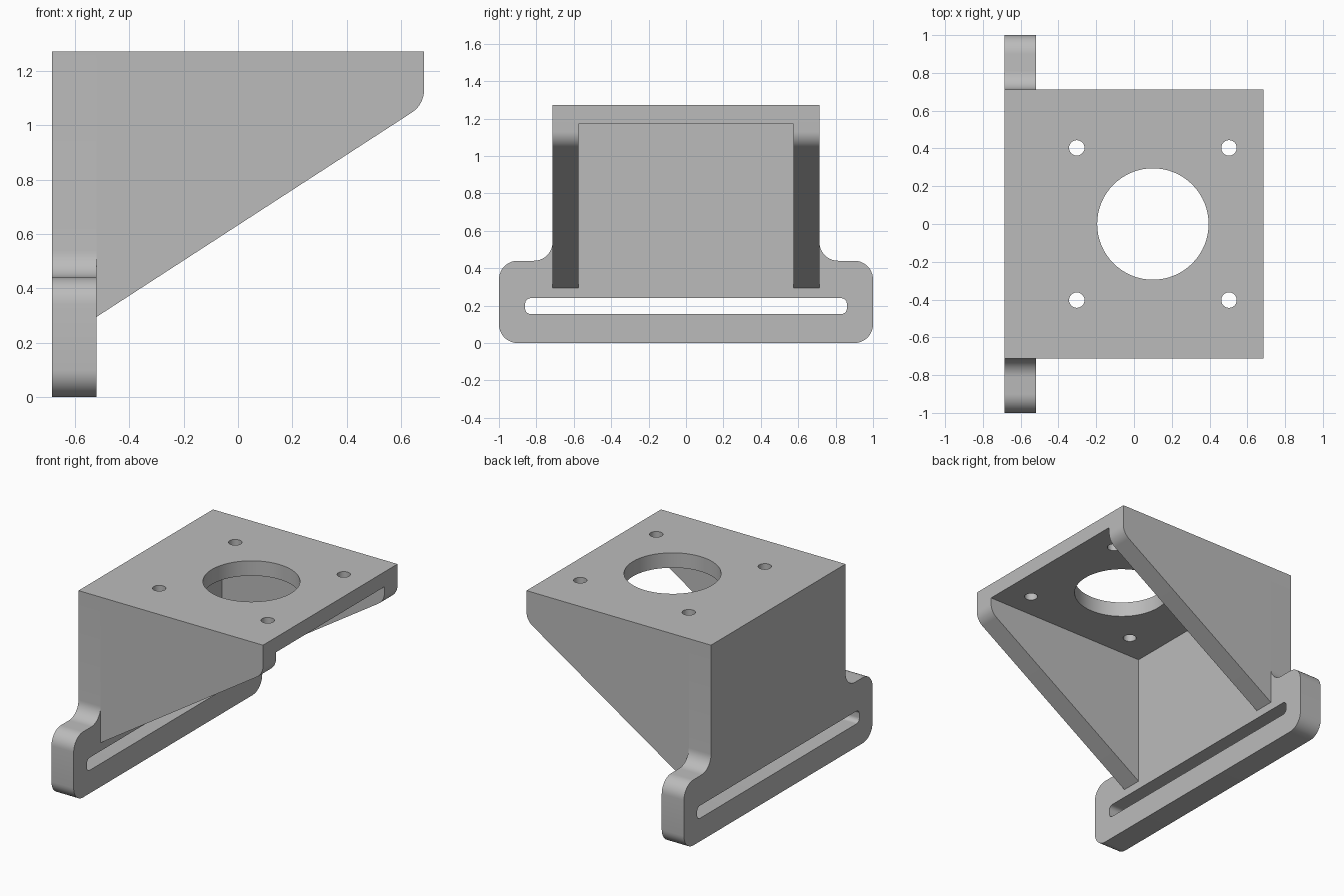
import bpy, bmesh, math
from mathutils import Matrix, Vector

if "Cube" in bpy.data.objects:
    bpy.data.objects.remove(bpy.data.objects["Cube"])

grey = bpy.data.materials.new("plain grey")
grey.use_nodes = True
colour = (0.5, 0.5, 0.5, 1)
grey.diffuse_color = colour
grey.node_tree.nodes["Principled BSDF"].inputs["Base Color"].default_value = colour

# Main dimensions
X_BACK, X_WALL, X_FRONT = -0.685, -0.52, 0.685
Y_EAR, Y_OUT, Y_IN = 1.0, 0.713, 0.575
Z_TOP, Z_UNDER, Z_EAR = 1.272, 1.172, 0.44
R = 0.1

# Drawing planes: columns are the outline's two axes and the extrusion axis
PLANE_XY = Matrix.Identity(4)
PLANE_YZ = Matrix(((0, 0, 1, 0), (1, 0, 0, 0), (0, 1, 0, 0), (0, 0, 0, 1)))
PLANE_XZ = Matrix(((1, 0, 0, 0), (0, 0, -1, 0), (0, 1, 0, 0), (0, 0, 0, 1)))


def rounded(corners, steps=10):
    """Outline from (u, v, radius) corners, each replaced by a tangent arc."""
    out = []
    for i, (u, v, r) in enumerate(corners):
        p = Vector((u, v))
        if r == 0:
            out.append(p)
            continue
        a = (Vector(corners[i - 1][:2]) - p).normalized()
        b = (Vector(corners[(i + 1) % len(corners)][:2]) - p).normalized()
        half = a.angle(b) / 2
        centre = p + (a + b).normalized() * (r / math.sin(half))
        start = p + a * (r / math.tan(half)) - centre
        turn = start.angle_signed(p + b * (r / math.tan(half)) - centre)
        for k in range(steps + 1):
            out.append(centre + Matrix.Rotation(-turn * k / steps, 2) @ start)
    return out


def circle(u, v, r, n):
    return [Vector((u + r * math.cos(math.tau * k / n),
                    v + r * math.sin(math.tau * k / n))) for k in range(n)]


def plate(name, outlines, plane, low, high):
    """Extrude an outline, with any further outlines as holes, between two levels."""
    curve = bpy.data.curves.new(name, 'CURVE')
    curve.dimensions, curve.fill_mode = '2D', 'BOTH'
    curve.extrude = (high - low) / 2
    for points in outlines:
        spline = curve.splines.new('POLY')
        spline.points.add(len(points) - 1)
        for point, p in zip(spline.points, points):
            point.co = (p.x, p.y, 0, 1)
        spline.use_cyclic_u = True
    helper = bpy.data.objects.new(name + " outline", curve)
    mesh = bpy.data.meshes.new_from_object(helper)
    bpy.data.objects.remove(helper)
    bpy.data.curves.remove(curve)

    bm = bmesh.new()
    bm.from_mesh(mesh)
    bmesh.ops.remove_doubles(bm, verts=bm.verts, dist=0.0005)
    bm.transform(plane @ Matrix.Translation((0, 0, (low + high) / 2)))
    bmesh.ops.recalc_face_normals(bm, faces=bm.faces)
    bm.to_mesh(mesh)
    bm.free()
    mesh.materials.clear()
    mesh.materials.append(grey)
    obj = bpy.data.objects.new(name, mesh)
    bpy.context.collection.objects.link(obj)
    bpy.ops.object.select_all(action='DESELECT')
    obj.select_set(True)
    bpy.context.view_layer.objects.active = obj
    bpy.ops.object.shade_smooth_by_angle(angle=math.radians(30))
    return obj


# Back plate with rounded ears and a long slot
right_half = [(Y_EAR, 0, R), (Y_EAR, Z_EAR, R), (Y_OUT, Z_EAR, R), (Y_OUT, Z_TOP, 0)]
left_half = [(-u, v, r) for u, v, r in reversed(right_half)]
slot = [(-0.86, 0.155, 0.03), (0.86, 0.155, 0.03), (0.86, 0.24, 0.03), (-0.86, 0.24, 0.03)]
plate("back_plate", [rounded(right_half + left_half), rounded(slot)],
      PLANE_YZ, X_BACK, X_WALL)

# Top plate with a large bore and four screw holes
top = [Vector(p) for p in ((X_WALL, -Y_IN), (X_FRONT, -Y_IN), (X_FRONT, Y_IN), (X_WALL, Y_IN))]
holes = [circle(0.1, 0, 0.295, 64)]
holes += [circle(0.1 + sx * 0.403, sy * 0.403, 0.041, 24) for sx in (-1, 1) for sy in (-1, 1)]
plate("top_plate", [top] + holes, PLANE_XY, Z_UNDER, Z_TOP)

# Sloping side gussets
gusset = rounded([(X_WALL, 0.295, 0), (X_FRONT, 1.076, R), (X_FRONT, Z_TOP, 0), (X_WALL, Z_TOP, 0)])
plate("right_gusset", [gusset], PLANE_XZ, Y_IN, Y_OUT)
plate("left_gusset", [gusset], PLANE_XZ, -Y_OUT, -Y_IN)
